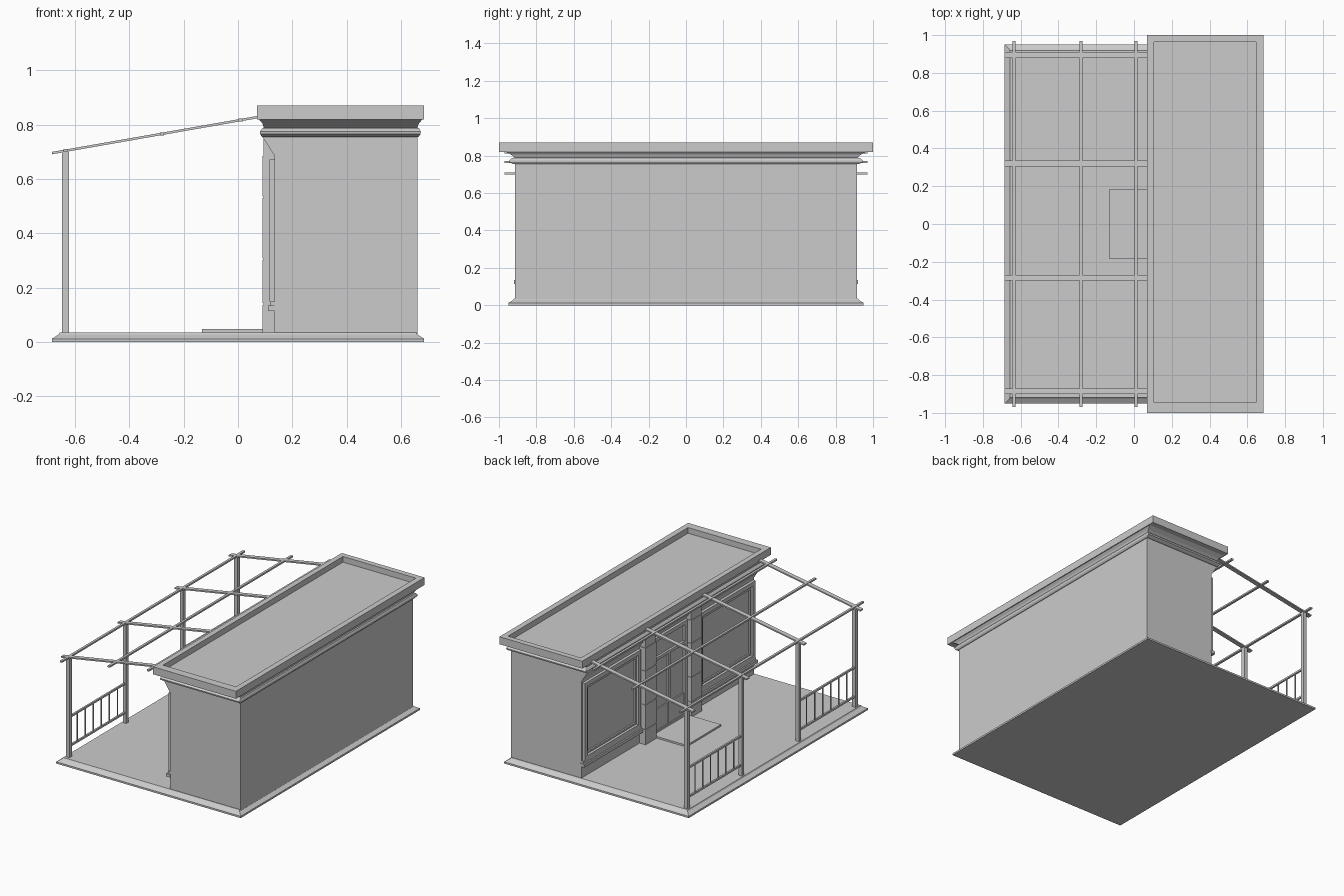
import bpy, bmesh
from mathutils import Vector

if "Cube" in bpy.data.objects:
    bpy.data.objects.remove(bpy.data.objects["Cube"])


def finish(name, bm):
    bmesh.ops.recalc_face_normals(bm, faces=bm.faces)
    me = bpy.data.meshes.new(name)
    bm.to_mesh(me)
    bm.free()
    ob = bpy.data.objects.new(name, me)
    bpy.context.collection.objects.link(ob)
    return ob


def add_box(bm, x, y, z):
    r = bmesh.ops.create_cube(bm, size=1)
    for v in r["verts"]:
        v.co = Vector(s[0] + (c + 0.5) * (s[1] - s[0]) for c, s in zip(v.co, (x, y, z)))


def boxes(name, items):
    bm = bmesh.new()
    for it in items:
        add_box(bm, *it)
    return finish(name, bm)


def stack(name, rings):
    """Loft rectangles given as (z, x0, x1, y0, y1), capped at both ends."""
    bm = bmesh.new()
    loops = [[bm.verts.new(p) for p in ((a, c, z), (b, c, z), (b, d, z), (a, d, z))]
             for z, a, b, c, d in rings]
    for lo, hi in zip(loops, loops[1:]):
        for i in range(4):
            j = (i + 1) % 4
            bm.faces.new((lo[i], lo[j], hi[j], hi[i]))
    bm.faces.new(loops[0])
    bm.faces.new(loops[-1])
    return finish(name, bm)


def frame(x, y, z, w):
    """Four bars around a rectangle lying in the y-z plane."""
    return [(x, (y[0], y[0] + w), z), (x, (y[1] - w, y[1]), z),
            (x, (y[0] + w, y[1] - w), (z[0], z[0] + w)),
            (x, (y[0] + w, y[1] - w), (z[1] - w, z[1]))]


# Plinth with sloped rim
stack("base", [(z, -x, x, -y, y) for z, x, y in
               ((0, .685, .95), (.012, .685, .95), (.028, .66, .925), (.036, .656, .918))])
boxes("door_step", [((-.132, .13), (-.183, .183), (.034, .048))])

# Building body: profile with flared top over the facade
bm = bmesh.new()
prof = [(.135, .03), (.66, .03), (.66, .76), (.09, .76), (.09, .755), (.135, .685)]
f = bm.faces.new([bm.verts.new((x, -.915, z)) for x, z in prof])
ext = bmesh.ops.extrude_face_region(bm, geom=[f])
bmesh.ops.translate(bm, vec=(0, 1.83, 0),
                    verts=[g for g in ext["geom"] if isinstance(g, bmesh.types.BMVert)])
finish("building_walls", bm)

# Cornice mouldings
stack("cornice", [(z, a, b, -y, y) for z, a, b, y in
                  ((.755, .088, .664, .925), (.765, .082, .672, .943), (.775, .081, .673, .945),
                   (.787, .09, .667, .93), (.79, .095, .66, .915), (.805, .09, .666, .935),
                   (.821, .076, .68, .965))])

# Roof slab with sunken top
stack("roof", [(.82, .07, .685, -1, 1), (.87, .07, .685, -1, 1),
               (.87, .105, .647, -.945, .963), (.832, .105, .647, -.945, .963)])

for s, side in ((-1, "front"), (1, "back")):
    def span(a, b):
        return tuple(sorted((s * a, s * b)))

    # Block pilasters beside the door
    cuts = ((.034, .137), (.143, .302), (.308, .53), (.536, .685))
    boxes(side + "_pilaster",
          [((.09, .137), span(.185, .3), z) for z in cuts] +
          [((.094, .137), span(.189, .296), (.034, .757))])

    # Shop window frames and sill
    boxes(side + "_window",
          frame((.116, .137), span(.31, .905), (.15, .672), .028) +
          frame((.125, .137), span(.345, .87), (.185, .637), .012))
    boxes(side + "_window_sill", [((.11, .14), span(.3, .92), (.115, .135)),
                                  ((.12, .14), span(.3, .913), (.135, .15))])

    # Railing in the outer terrace bay
    y0, y1 = (-.885, -.285) if s < 0 else (.32, .893)
    boxes(side + "_railing",
          [((-.641, -.629), (y0, y1), (z - .006, z + .006)) for z in (.105, .30)] +
          [((-.638, -.632), (y - .003, y + .003), (.105, .30))
           for y in (y0 + (y1 - y0) * i / 7 for i in range(1, 7))])

# Door and its transom
boxes("door", frame((.118, .137), (-.185, .185), (.036, .685), .025) +
      [((.12, .137), (-.16, .16), (.53, .55)),
       ((.126, .137), (-.16, .16), (.06, .2)),
       ((.122, .137), (-.01, .01), (.06, .53))])

# Pergola posts and sloped rafters
ROWS = (-.885, -.285, .32, .895)


def rafter_z(x):
    return .695 + (x + .685) * .175


for i, y in enumerate(ROWS):
    boxes(f"post_{i}", [((-.647, -.622), (y - .0125, y + .0125), (.034, .703))])
    x0, x1 = -.685, .09
    stack_ob = boxes(f"rafter_{i}", [((x0, x1), (y - .015, y + .015), (-.004, .005))])
    for v in stack_ob.data.vertices:
        v.co.z += rafter_z(v.co.x)

# Pergola cross bars
for i, x in enumerate((-.635, -.28, .01)):
    z = rafter_z(x)
    boxes(f"cross_bar_{i}", [((x - .008, x + .008), (-.97, .97), (z - .005, z + .006))])
